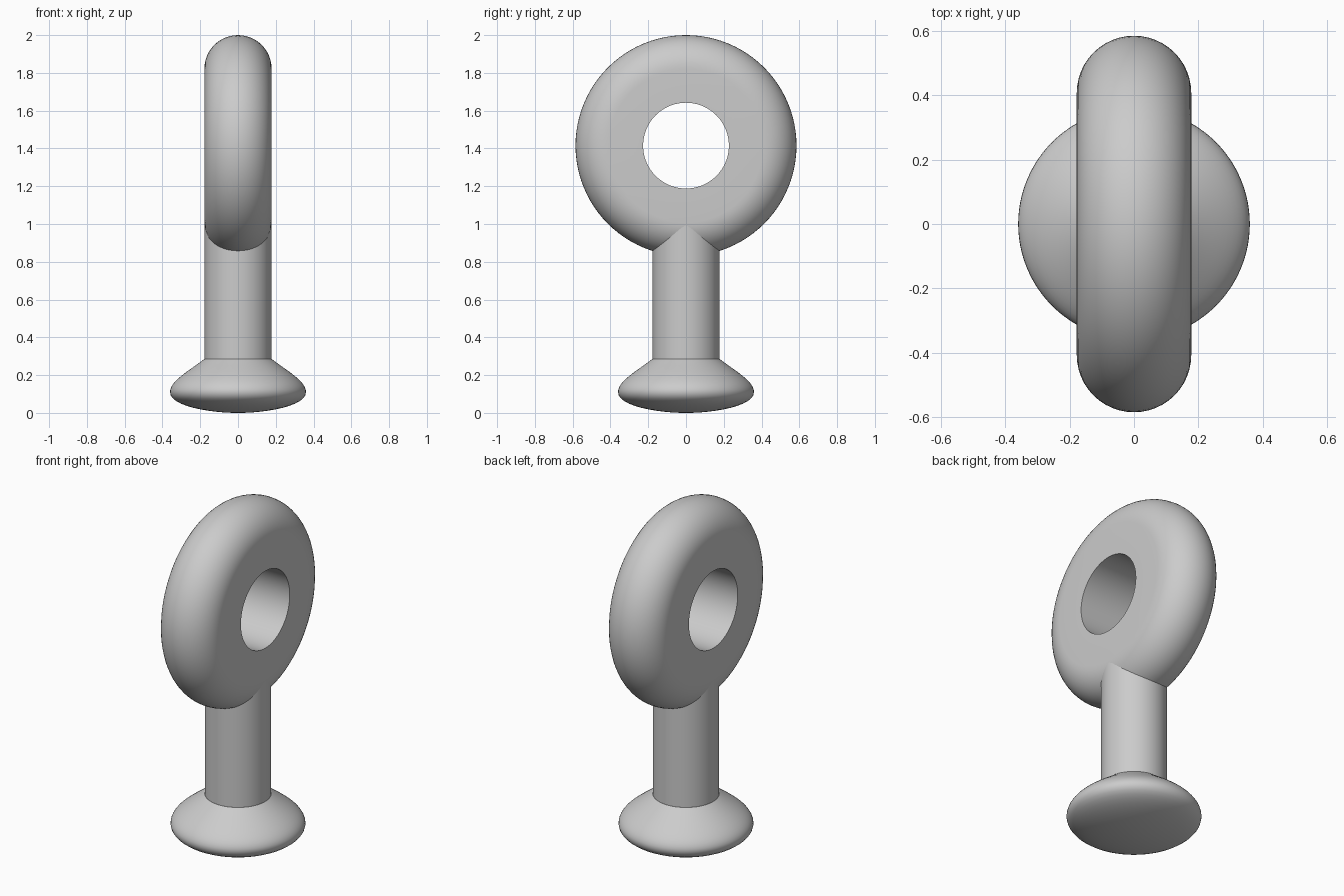
import bpy, bmesh, math
from mathutils import Matrix, Vector

cube = bpy.data.objects.get("Cube")
if cube:
    bpy.data.objects.remove(cube, do_unlink=True)

SEGMENTS = 96
TUBE = 0.178        # shank radius and half thickness of the ring
RING_Z = 1.415
RING_R = 0.585
HOLE_R = 0.227

grey = bpy.data.materials.new("plain grey")
grey.use_nodes = True
colour = (0.6, 0.6, 0.6, 1)
grey.diffuse_color = colour
grey.node_tree.nodes["Principled BSDF"].inputs["Base Color"].default_value = colour


def lathe(name, profile, matrix=Matrix(), closed=False):
    """Revolve (radius, height) points about z, then place with a matrix."""
    bm = bmesh.new()
    verts = [bm.verts.new((r, 0, h)) for r, h in profile]
    pairs = list(zip(verts, verts[1:]))
    if closed:
        pairs.append((verts[-1], verts[0]))
    edges = [bm.edges.new(p) for p in pairs]
    bmesh.ops.spin(bm, geom=verts + edges, cent=(0, 0, 0), axis=(0, 0, 1),
                   angle=math.tau, steps=SEGMENTS, use_merge=True)
    bmesh.ops.remove_doubles(bm, verts=bm.verts, dist=1e-5)
    bmesh.ops.recalc_face_normals(bm, faces=bm.faces)
    bm.transform(matrix)
    mesh = bpy.data.meshes.new(name)
    bm.to_mesh(mesh)
    bm.free()
    mesh.materials.append(grey)
    obj = bpy.data.objects.new(name, mesh)
    bpy.context.collection.objects.link(obj)
    bpy.ops.object.select_all(action="DESELECT")
    obj.select_set(True)
    bpy.context.view_layer.objects.active = obj
    bpy.ops.object.shade_smooth_by_angle(angle=math.radians(25))
    return obj


def bezier(a, b, c, d, steps=12):
    a, b, c, d = map(Vector, (a, b, c, d))
    return [a * (1-t)**3 + b * 3*t*(1-t)**2 + c * 3*t*t*(1-t) + d * t**3
            for t in (i / steps for i in range(steps + 1))]


# Foot: shallow domed underside, rounded rim, conical shoulder
underside = bezier((0, 0), (0.15, 0), (0.36, 0.035), (0.36, 0.11))
shoulder = bezier((0.36, 0.11), (0.36, 0.165), (0.28, 0.21), (TUBE, 0.285))
lathe("foot", underside + shoulder[1:] + [(0, 0.285)])

# Shank: runs up into the ring
lathe("shank", [(0, 0.25), (TUBE - 0.001, 0.25), (TUBE - 0.001, 1.08), (0, 1.08)])

# Ring: flat sides, half-round rim, straight bore along x
rim = [(RING_R - TUBE + TUBE * math.cos(a), TUBE * math.sin(a))
       for a in (math.pi * (i / 24 - 0.5) for i in range(25))]
stand = Matrix.Translation((0, 0, RING_Z)) @ Matrix.Rotation(math.pi / 2, 4, "Y")
lathe("eye_ring", [(HOLE_R, -TUBE)] + rim + [(HOLE_R, TUBE)], stand, closed=True)
